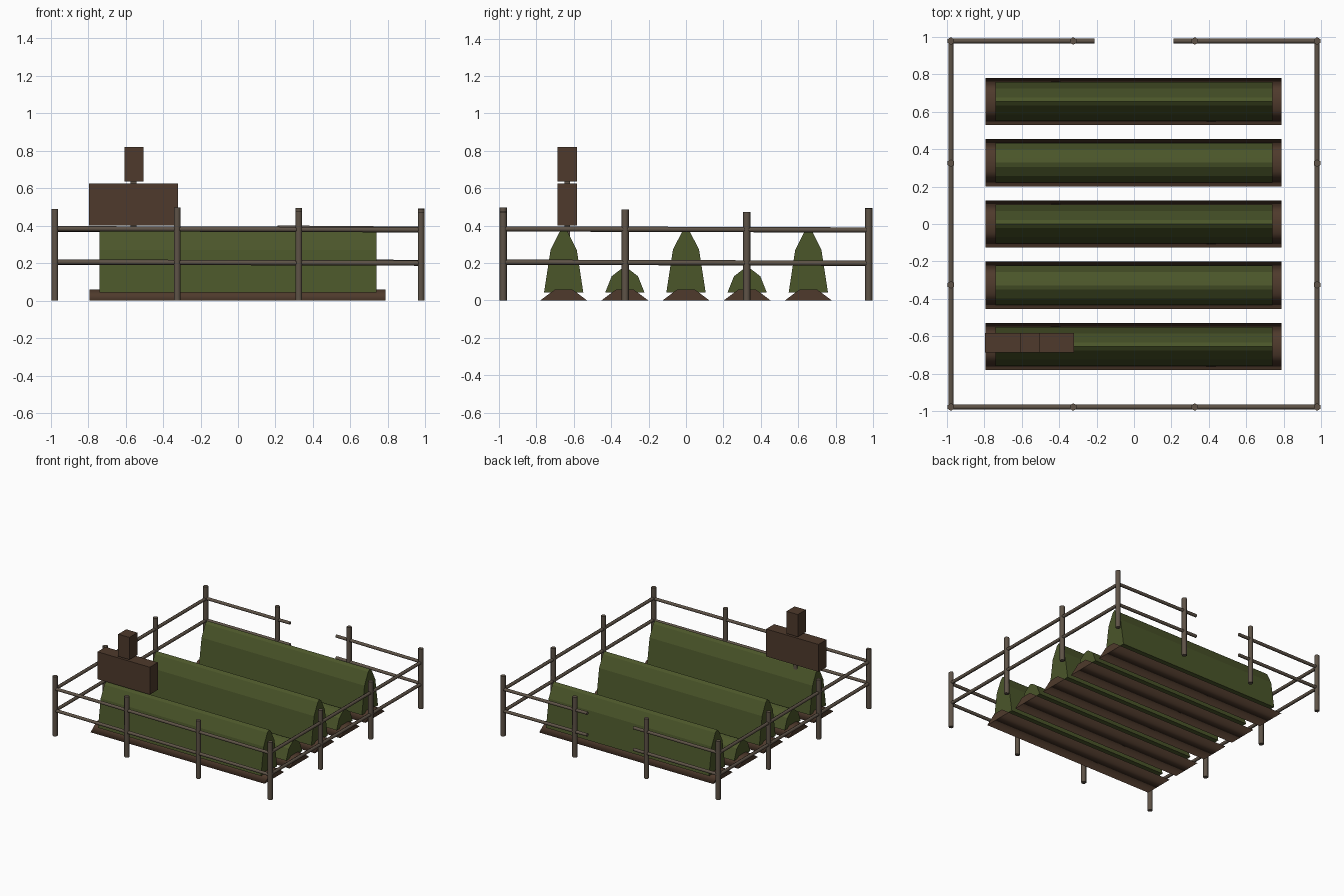
import bpy, bmesh, math
from mathutils import Vector

if "Cube" in bpy.data.objects:
    bpy.data.objects.remove(bpy.data.objects["Cube"])


def material(name, rgb):
    m = bpy.data.materials.new(name)
    m.use_nodes = True
    m.diffuse_color = (*rgb, 1)
    m.node_tree.nodes["Principled BSDF"].inputs["Base Color"].default_value = (*rgb, 1)
    return m


SOIL = material("brown soil and timber", (0.077, 0.042, 0.025))
LEAF = material("dark green foliage", (0.07, 0.092, 0.023))
WOOD = material("weathered grey wood", (0.112, 0.086, 0.063))


def finish(name, bm, mat):
    bmesh.ops.recalc_face_normals(bm, faces=bm.faces)
    mesh = bpy.data.meshes.new(name)
    bm.to_mesh(mesh)
    bm.free()
    mesh.materials.append(mat)
    ob = bpy.data.objects.new(name, mesh)
    bpy.context.collection.objects.link(ob)


def ridge(name, half, x0, x1, y, mat, smooth=False):
    """Extrude a mirrored (half width, height) profile along x."""
    profile = half + [(-w, z) for w, z in reversed(half) if w > 0]
    bm = bmesh.new()
    a, b = [[bm.verts.new((x, y + w, z)) for w, z in profile] for x in (x0, x1)]
    bm.faces.new(a)
    bm.faces.new(b)
    for i in range(len(a)):
        j = (i + 1) % len(a)
        bm.faces.new((a[i], a[j], b[j], b[i])).smooth = smooth
    finish(name, bm, mat)


def box(name, x, y, z, mat):
    bm = bmesh.new()
    bmesh.ops.create_cube(bm, size=1)
    for v in bm.verts:
        v.co = [lo + (hi - lo) * (c + 0.5) for c, (lo, hi) in zip(v.co, (x, y, z))]
    finish(name, bm, mat)


def pole(name, start, end, radius):
    """Six sided pole with smooth sides running between two points."""
    start, end = Vector(start), Vector(end)
    axis = end - start
    bm = bmesh.new()
    bmesh.ops.create_cone(bm, cap_ends=True, segments=6, radius1=radius,
                          radius2=radius, depth=axis.length)
    for face in bm.faces:
        face.smooth = len(face.verts) == 4
    bm.transform(axis.to_track_quat("Z", "Y").to_matrix().to_4x4())
    bmesh.ops.translate(bm, verts=bm.verts, vec=(start + end) / 2)
    finish(name, bm, WOOD)


# Planted rows: alternating tall and low crops on soil mounds
mound = [(0.126, 0), (0.045, 0.06)]
for i in range(5):
    y = (i - 2) * 0.327
    height = 0.13 if i % 2 else 0.34
    crop = [(w, 0.043 + h * height) for w, h in
            ((0.105, 0), (0.07, 0.67), (0.022, 0.95), (0, 1))]
    ridge(f"soil_mound_{i + 1}", mound, -0.793, 0.787, y, SOIL, smooth=True)
    ridge(f"crop_row_{i + 1}", crop, -0.74, 0.74, y, LEAF)

# Scarecrow of plain blocks over the first row
box("scarecrow_body", (-0.795, -0.32), (-0.687, -0.583), (0.4, 0.625), SOIL)
box("scarecrow_head", (-0.607, -0.505), (-0.687, -0.583), (0.637, 0.82), SOIL)
box("scarecrow_pole", (-0.573, -0.543), (-0.65, -0.62), (0.1, 0.65), WOOD)

# Fence posts around the edge
E, M = 0.977, 0.325
tops = {(-E, -E): 0.488, (E, -E): 0.472, (-M, -E): 0.497, (M, -E): 0.475,
        (E, -M): 0.487, (E, M): 0.472, (-E, -M): 0.487, (-E, M): 0.472,
        (-E, E): 0.48, (E, E): 0.492, (-M, E): 0.49, (M, E): 0.495}
for n, ((x, y), top) in enumerate(tops.items()):
    pole(f"fence_post_{n + 1}", (x, y, 0), (x, y, top), 0.02)

# Two rails per side, with a gateway at the back
for label, z in (("lower", 0.203), ("upper", 0.381)):
    pole(f"front_{label}_rail", (-E, -E, z + 0.003), (E, -E, z - 0.003), 0.014)
    for side, s, lift in (("right", -1, 0), ("left", 1, 0.006)):
        pole(f"{side}_{label}_rail", (s * E, -E, z + 0.002), (s * E, E, z - 0.004), 0.014)
        pole(f"back_{side}_{label}_rail", (s * 0.21, E, z + lift), (s * E, E, z), 0.014)
